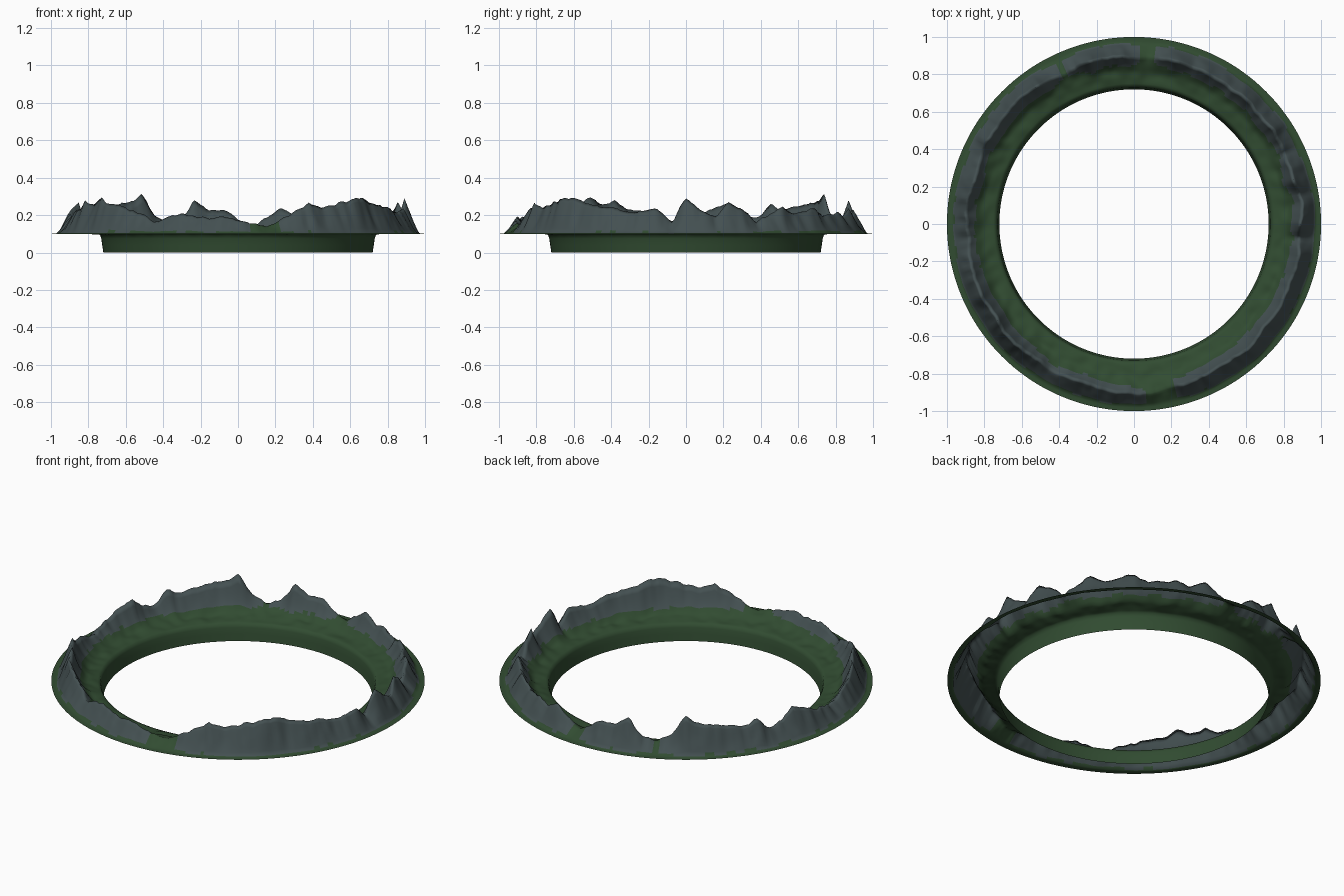
import bpy
import bmesh
import math
from mathutils import Vector, noise

if "Cube" in bpy.data.objects:
    bpy.data.objects.remove(bpy.data.objects["Cube"], do_unlink=True)

SEGMENTS = 360
INNER_STEPS = 12
OUTER_STEPS = 10
BASE = 0.1

# Crest height above the base in hundredths, every 5 degrees from +x
CREST = [19, 13, 10, 17, 13, 7, 11, 15, 11, 13, 14, 10, 11, 12, 10, 14, 9, 4,
         8, 14, 13, 18, 8, 6, 10, 21, 17, 16, 15, 13, 16, 9, 11, 17, 14, 11,
         10, 7, 9, 13, 13, 18, 16, 20, 16, 16, 13, 11, 7, 9, 11, 10, 9, 10,
         7, 6, 4, 8, 12, 17, 14, 16, 18, 20, 19, 16, 15, 14, 12, 13, 14, 7]


def make_material(name, colour):
    mat = bpy.data.materials.new(name)
    mat.use_nodes = True
    mat.diffuse_color = (*colour, 1)
    mat.node_tree.nodes["Principled BSDF"].inputs["Base Color"].default_value = (*colour, 1)
    return mat


def ripple(angle, radius, frequency):
    """Noise that joins up around the ring."""
    point = Vector((math.cos(angle), math.sin(angle), 0)) * radius * frequency
    return noise.noise(point + Vector((0, 0, 0.37)))


def crest_height(angle):
    position = angle / math.tau * len(CREST)
    i = int(position)
    t = position - i
    t = t * t * (3 - 2 * t) * 0.5 + t * 0.5
    a, b = CREST[i % len(CREST)], CREST[(i + 1) % len(CREST)]
    return max(0.035, (a + (b - a) * t) / 100 + 0.012 * ripple(angle, 1, 30))


def section(angle):
    """Radius and height pairs from the lower inner edge out to the rim."""
    height = crest_height(angle)
    ridge = 0.895 + 0.018 * ripple(angle, 1, 6) + 0.008 * ripple(angle, 1, 22)
    points = [(0.72, 0), (0.726, 0.04), (0.731, 0.075), (0.738, 0.094)]
    # Meadow rising into the inner cliff
    for k in range(1, INNER_STEPS + 1):
        t = k / INNER_STEPS
        r = 0.738 + (ridge - 0.738) * t
        climb = max(0, (t - 0.45) / 0.55) ** 1.7
        meadow = 0.02 * min(1, t * 1.6)
        rough = 0.014 * ripple(angle, r, 16) * math.sin(math.pi * t)
        points.append((r, BASE - 0.004 + meadow * (1 - climb) + height * climb + rough))
    # Outer cliff easing into the flat rim
    for k in range(1, OUTER_STEPS + 1):
        t = k / OUTER_STEPS
        r = ridge + (1 - ridge) * t
        fall = max(0, 1 - t / 0.72) ** 1.15
        rough = 0.02 * ripple(angle, r, 24) * math.sin(math.pi * fall) * height / 0.2
        points.append((r, BASE + 0.006 * (1 - t) * (1 - fall) + height * fall + rough))
    return points


grass = make_material("forest green", (0.031, 0.072, 0.031))
rock = make_material("slate grey", (0.057, 0.08, 0.083))

# Open sheet swept around the ring
bm = bmesh.new()
loops = []
for s in range(SEGMENTS):
    angle = math.tau * s / SEGMENTS
    loops.append([bm.verts.new((r * math.cos(angle), r * math.sin(angle), z))
                  for r, z in section(angle)])
for s in range(SEGMENTS):
    here, after = loops[s], loops[(s + 1) % SEGMENTS]
    for k in range(len(here) - 1):
        bm.faces.new((here[k], here[k + 1], after[k + 1], after[k]))

# Rock on the high, steep ground; grass elsewhere
crest_ring = 3 + INNER_STEPS
bm.faces.ensure_lookup_table()
rows = len(loops[0]) - 1
for index, face in enumerate(bm.faces):
    face.smooth = True
    s, k = divmod(index, rows)
    centre = face.calc_center_median()
    angle = math.atan2(centre.y, centre.x)
    limit = 0.142 if k < crest_ring else 0.11
    limit += 0.01 * ripple(angle, 1, 12)
    tall = loops[s][crest_ring].co.z > 0.158
    face.material_index = int(tall and centre.z > limit)

mesh = bpy.data.meshes.new("mountain_ring")
bm.to_mesh(mesh)
bm.free()
mesh.materials.append(grass)
mesh.materials.append(rock)
ring = bpy.data.objects.new("mountain_ring", mesh)
bpy.context.collection.objects.link(ring)
